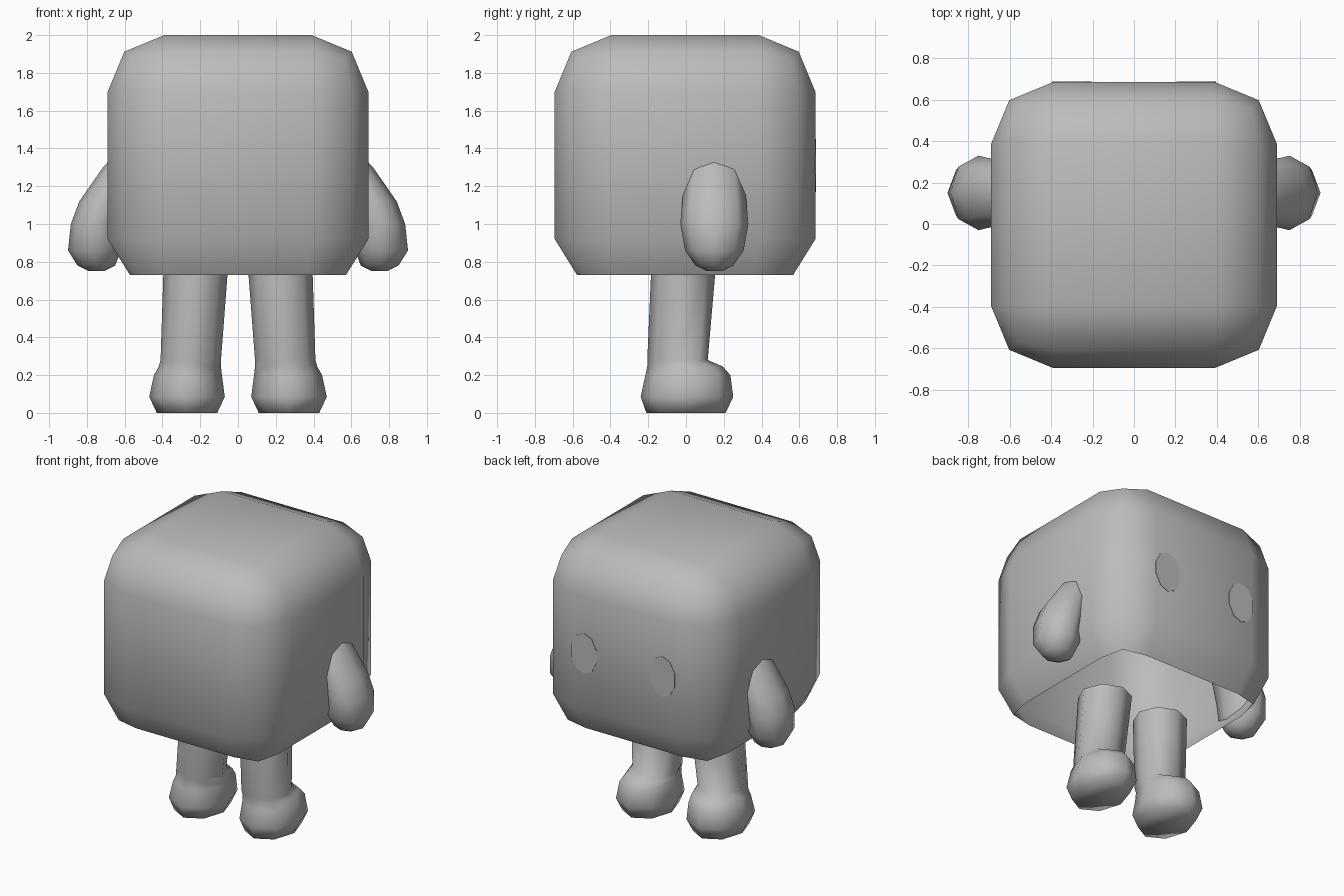
import bpy
import bmesh
import math

cube = bpy.data.objects.get("Cube")
if cube:
    bpy.data.objects.remove(cube, do_unlink=True)


def make_material(name, value):
    mat = bpy.data.materials.new(name)
    mat.use_nodes = True
    colour = (value, value, value, 1)
    mat.diffuse_color = colour
    mat.node_tree.nodes["Principled BSDF"].inputs["Base Color"].default_value = colour
    return mat


GREY = make_material("plain grey", 0.5)


def finish(bm, name, smooth=True):
    bmesh.ops.recalc_face_normals(bm, faces=bm.faces)
    for face in bm.faces:
        face.smooth = smooth
    mesh = bpy.data.meshes.new(name)
    bm.to_mesh(mesh)
    bm.free()
    mesh.materials.append(GREY)
    obj = bpy.data.objects.new(name, mesh)
    bpy.context.collection.objects.link(obj)
    return obj


def loft(name, rings, side, cap_top=True):
    """Join octagonal rings (z, centre x, centre y, radius x, radius y)."""
    bm = bmesh.new()
    loops = []
    for z, cx, cy, rx, ry in rings:
        angles = [math.tau * i / 8 for i in range(8)]
        loops.append([bm.verts.new((side * (cx + rx * math.cos(a)), cy + ry * math.sin(a), z))
                      for a in angles])
    for low, high in zip(loops, loops[1:]):
        for i in range(8):
            j = (i + 1) % 8
            bm.faces.new((low[i], low[j], high[j], high[i]))
    bm.faces.new(loops[0])
    if cap_top:
        bm.faces.new(loops[-1])
    return finish(bm, name)


# Body: rounded box shell, open underneath with a tucked-in rim
BOTTOM, TOP, HALF, ROUND = 0.62, 2.0, 0.69, 0.3
bm = bmesh.new()
bmesh.ops.create_cube(bm, size=1)
for v in bm.verts:
    v.co.x *= 2 * HALF
    v.co.y *= 2 * HALF
    v.co.z = TOP if v.co.z > 0 else BOTTOM
bmesh.ops.bevel(bm, geom=bm.edges[:], offset=ROUND, offset_type='OFFSET',
                segments=2, profile=0.5, affect='EDGES')
bmesh.ops.delete(bm, geom=[v for v in bm.verts if v.co.z < BOTTOM + 0.03], context='VERTS')
for v in bm.verts:
    if v.co.z < 0.85:
        v.co.x *= 0.95
        v.co.y *= 0.95
        v.co.z = 0.73
    v.co.y -= 0.005
finish(bm, "body")

# Arms: drooping teardrops sunk into the sides
ARM = [(0.75, 0.75, 0.15, 0.04, 0.04), (0.78, 0.75, 0.15, 0.10, 0.10),
       (0.86, 0.76, 0.15, 0.14, 0.155), (1.0, 0.75, 0.15, 0.135, 0.18),
       (1.12, 0.71, 0.15, 0.13, 0.17), (1.30, 0.60, 0.15, 0.115, 0.15),
       (1.38, 0.56, 0.15, 0.08, 0.09)]

# Legs: tapering columns that run into rounded boots
LEG = [(0.0, 0.27, 0.0, 0.16, 0.21), (0.085, 0.27, 0.005, 0.20, 0.245),
       (0.20, 0.265, 0.01, 0.18, 0.225), (0.245, 0.255, -0.005, 0.165, 0.20),
       (0.28, 0.25, -0.045, 0.16, 0.16), (0.74, 0.225, -0.015, 0.17, 0.17)]

for label, side in (("left", 1), ("right", -1)):
    loft(label + "_arm", ARM, side)
    loft(label + "_leg", LEG, side, cap_top=False)
    # Eyes: thin oval plates on the back wall
    bm = bmesh.new()
    bmesh.ops.create_cone(bm, cap_ends=True, segments=10, radius1=1, radius2=1, depth=1)
    for v in bm.verts:
        x, y, z = v.co
        v.co = (side * 0.30 + 0.10 * x, 0.684 + 0.008 * z, 1.31 + 0.14 * y)
    finish(bm, label + "_eye", smooth=False)
